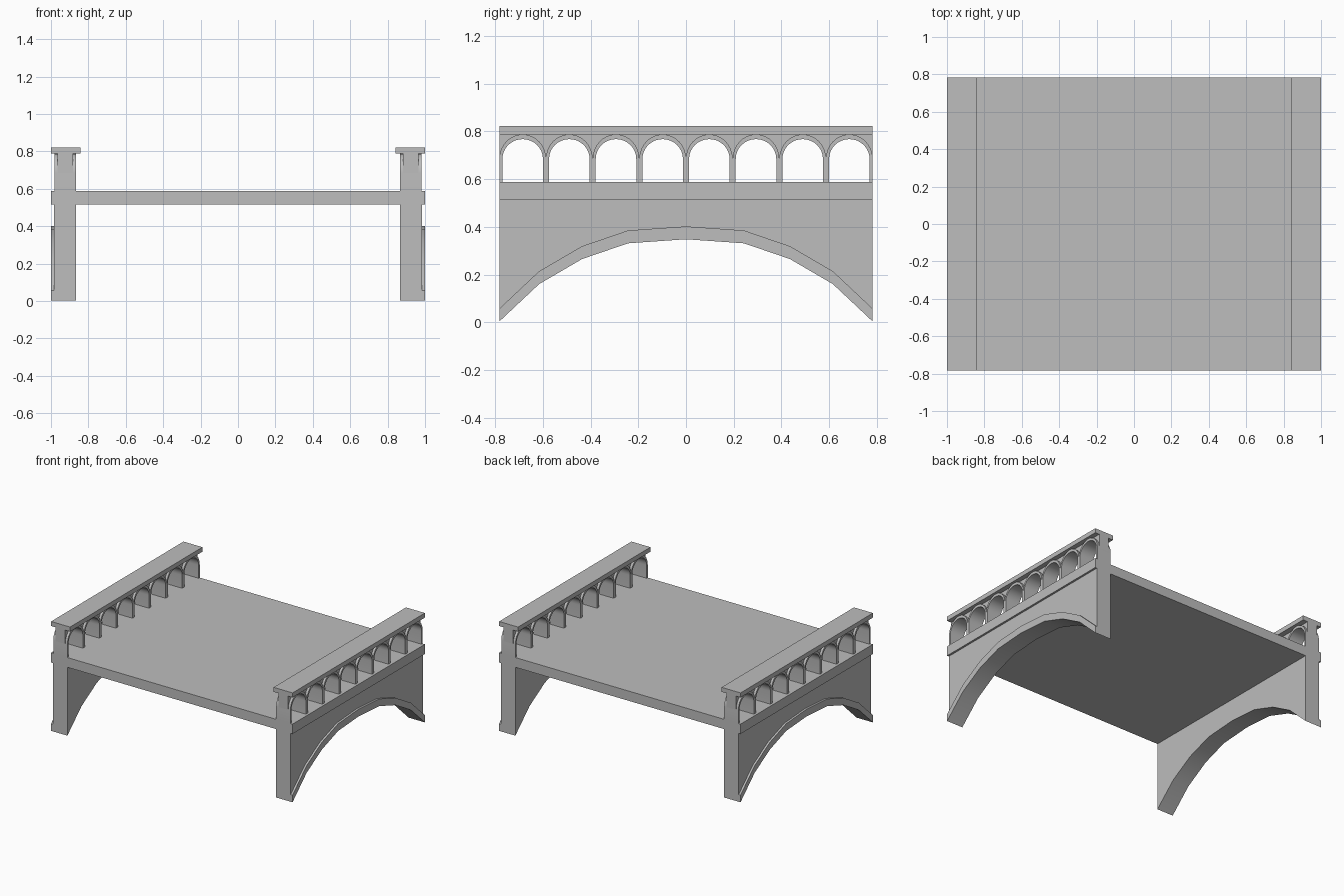
import bpy, bmesh
from math import pi, cos, sin, radians

cube = bpy.data.objects.get("Cube")
if cube:
    bpy.data.objects.remove(cube, do_unlink=True)

stone = bpy.data.materials.new("grey_stone")
stone.use_nodes = True
GREY = (0.51, 0.51, 0.51, 1)
stone.diffuse_color = GREY
stone.node_tree.nodes["Principled BSDF"].inputs["Base Color"].default_value = GREY

HALF = 0.783          # half length of the bridge along y
DECK_LOW, DECK_TOP = 0.515, 0.588
CAP_LOW, CAP_TOP = 0.788, 0.822
BAYS = 8
BAY = 2 * HALF / BAYS
SPRING = 0.685        # height where the railing arches begin


def extrude_profile(name, profile, x0, x1, mirror=True, smooth=False):
    """Extrude a (y, z) outline from x0 to x1, optionally mirrored across x."""
    bm = bmesh.new()
    face = bm.faces.new([bm.verts.new((x0, y, z)) for y, z in profile])
    moved = bmesh.ops.extrude_face_region(bm, geom=[face])["geom"]
    verts = [v for v in moved if isinstance(v, bmesh.types.BMVert)]
    bmesh.ops.translate(bm, verts=verts, vec=(x1 - x0, 0, 0))
    bmesh.ops.recalc_face_normals(bm, faces=bm.faces)
    mesh = bpy.data.meshes.new(name)
    bm.to_mesh(mesh)
    bm.free()
    mesh.materials.append(stone)
    obj = bpy.data.objects.new(name, mesh)
    bpy.context.collection.objects.link(obj)
    if smooth:
        bpy.ops.object.select_all(action="DESELECT")
        obj.select_set(True)
        bpy.context.view_layer.objects.active = obj
        bpy.ops.object.shade_smooth_by_angle(angle=radians(30))
    if mirror:
        obj.modifiers.new("both_sides", "MIRROR").use_axis[0] = True
    return obj


def slab(z0, z1):
    return [(-HALF, z0), (HALF, z0), (HALF, z1), (-HALF, z1)]


def arch(centre, width, height, steps=16):
    """Half ellipse from left to right."""
    return [(centre - width * cos(pi * i / steps),
             SPRING + height * sin(pi * i / steps)) for i in range(steps + 1)]


# Deck and railing caps
extrude_profile("deck", slab(DECK_LOW, DECK_TOP), -1, 1, mirror=False)
extrude_profile("railing_cap", slab(CAP_LOW, CAP_TOP), 0.843, 1)

# Side walls over the large arch, with a raised band along the arch edge
half_arch = [(HALF, 0.003), (0.616, 0.16), (0.436, 0.265), (0.243, 0.331)]
under = [(-y, z) for y, z in half_arch] + [(0, 0.348)] + half_arch[::-1]
over = [(y, z + 0.054) for y, z in under]
extrude_profile("side_wall", under + [(HALF, DECK_LOW), (-HALF, DECK_LOW)],
                0.865, 0.985, smooth=True)
extrude_profile("arch_band", under + over[::-1], 0.985, 1, smooth=True)

# Railing arcade: scalloped top outline, openings along the bottom
centres = [-HALF + BAY * (i + 0.5) for i in range(BAYS)]
scallops = [(-HALF, SPRING)]
for c in centres:
    scallops += arch(c, BAY / 2, CAP_LOW - SPRING)[1:]
openings = []
for c in reversed(centres):
    inner = arch(c, 0.085, 0.083)[::-1]
    openings += [(c + 0.085, DECK_TOP)] + inner + [(c - 0.085, DECK_TOP)]
arcade = scallops + [(HALF, DECK_TOP)] + openings + [(-HALF, DECK_TOP)]
extrude_profile("railing_arcade", arcade, 0.865, 0.982, smooth=True)

# Recessed infill between the arches and the cap
infill = scallops + [(HALF, CAP_LOW + 0.005), (-HALF, CAP_LOW + 0.005)]
extrude_profile("railing_infill", infill, 0.883, 0.964)
